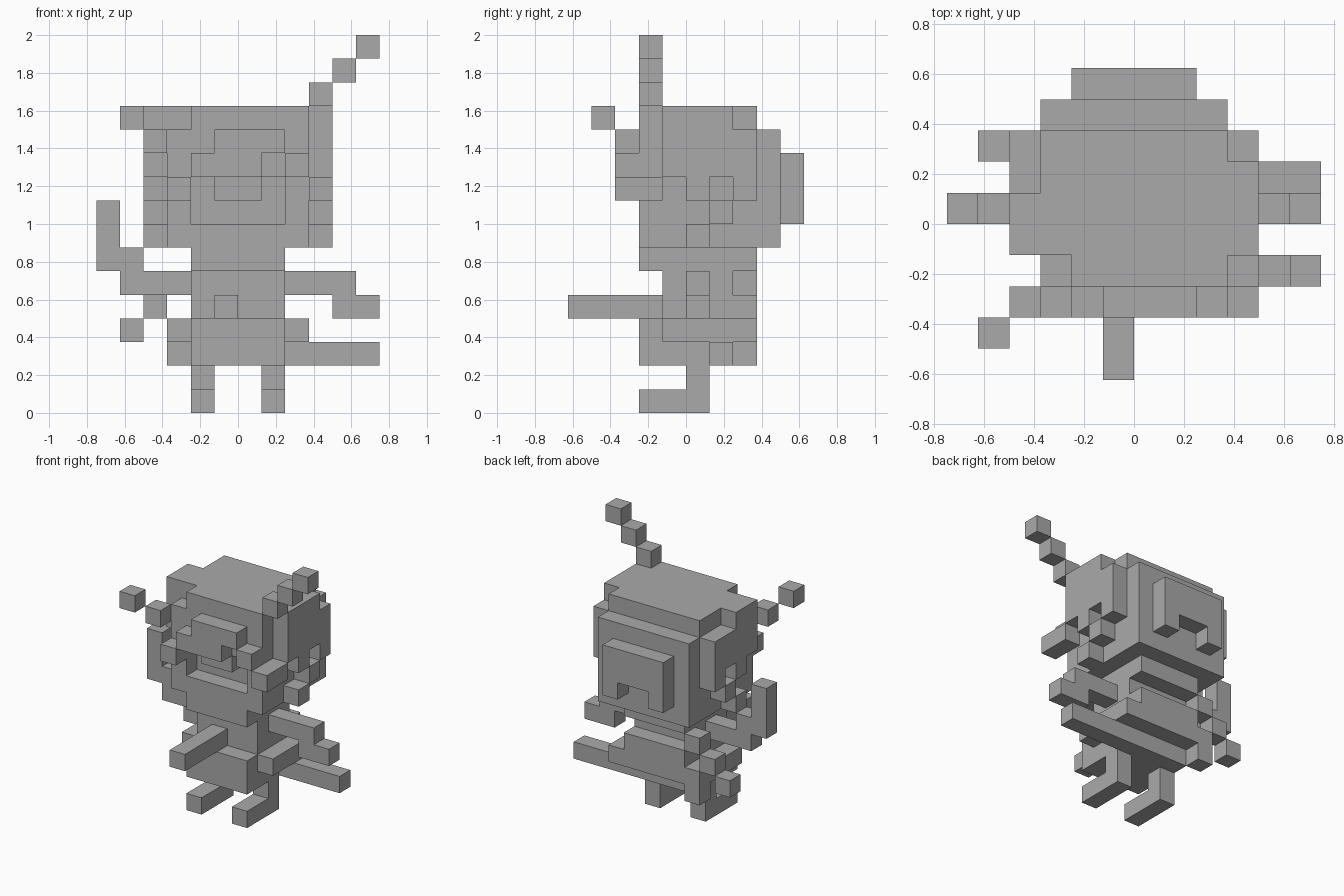
import bpy
import bmesh
from mathutils import Vector

UNIT = 0.125

cube = bpy.data.objects.get("Cube")
if cube:
    bpy.data.objects.remove(cube, do_unlink=True)

grey = bpy.data.materials.new("plain_grey")
grey.use_nodes = True
colour = (0.4, 0.4, 0.4, 1)
grey.diffuse_color = colour
grey.node_tree.nodes["Principled BSDF"].inputs["Base Color"].default_value = colour

filled = {}


def fill(part, x, y, z, both=False):
    """Fill a block of grid cells, optionally mirrored across x."""
    for i in range(*x):
        for j in range(*y):
            for k in range(*z):
                filled[i, j, k] = part
                if both:
                    filled[-1 - i, j, k] = part


def carve(x, y, z):
    for i in range(*x):
        for j in range(*y):
            for k in range(*z):
                filled.pop((i, j, k), None)


# Legs with forward feet
fill("legs", (1, 2), (0, 1), (0, 2), True)
fill("feet", (1, 2), (-2, 1), (0, 1), True)

# Skirt with side flaps
fill("skirt", (-2, 2), (-2, 2), (2, 3))
fill("skirt", (-2, 2), (-2, 3), (3, 4))
fill("skirt_flaps", (2, 3), (-1, 3), (3, 4), True)

# Blade across the hips, its tip stepping back
fill("blade", (-2, 6), (1, 2), (2, 3))
fill("blade", (-3, -2), (2, 3), (2, 3))

# Torso and scarf
fill("torso", (-2, 2), (-1, 3), (4, 5))
fill("torso", (-2, 2), (-1, 2), (5, 6))
fill("scarf", (-2, 2), (-2, 3), (6, 7))
fill("front_rod", (-1, 0), (-5, -1), (4, 5))

# Stepped scarf tail
for s in range(3):
    fill("scarf_tail", (-3 - s, -2 - s), (2, 3), (5 - s, 6 - s))

# Left arm reaches out and down, right arm is raised
fill("left_arm", (2, 5), (0, 1), (5, 6))
fill("left_arm", (4, 6), (0, 1), (4, 5))
fill("right_arm", (-5, -2), (0, 1), (5, 6))
fill("right_arm", (-5, -4), (0, 1), (6, 7))
fill("right_arm", (-6, -5), (0, 1), (6, 9))

# Head core, brow, cheeks, chin and nose
fill("head", (-3, 3), (-1, 3), (7, 13))
fill("head", (-3, 3), (-2, -1), (7, 12))
fill("head", (-2, 3), (-2, -1), (12, 13))
carve((-2, 2), (-2, -1), (8, 10))
fill("nose", (-1, 1), (-2, -1), (9, 10))

# Back of the head in shrinking layers
fill("hair_back", (-3, 3), (3, 4), (7, 12))
fill("hair_back", (-2, 2), (4, 5), (8, 11))
carve((-1, 1), (4, 5), (8, 9))

# Side hair with ragged lower ends
fill("side_hair", (3, 4), (-1, 3), (10, 12), True)
for y in (0, 2):
    fill("side_hair", (3, 4), (y, y + 1), (9, 10), True)
fill("side_hair", (3, 4), (1, 2), (8, 9), True)
fill("side_hair", (3, 4), (0, 1), (7, 8), True)
fill("side_hair", (3, 4), (-1, 2), (12, 13))
fill("side_hair", (-4, -3), (-1, 1), (12, 13))

# Slanted headband across the brow, dropping at the temples
fill("headband", (-1, 2), (-3, -2), (11, 12))
fill("headband", (-2, 1), (-3, -2), (10, 11))
fill("headband", (2, 3), (-3, -2), (10, 11))
fill("headband", (3, 4), (-3, -1), (9, 10))
fill("headband", (-3, -2), (-3, -2), (9, 10))

# Two stepped antennae
for s in range(3):
    fill("left_antenna", (3 + s, 4 + s), (-2, -1), (13 + s, 14 + s))
fill("right_antenna", (-4, -3), (-3, -2), (11, 12))
fill("right_antenna", (-5, -4), (-4, -3), (12, 13))


# Turn each part's cells into a mesh with only its exposed faces
def build(part):
    bm = bmesh.new()
    verts = {}

    def vert(p):
        key = tuple(round(c) for c in p)
        if key not in verts:
            verts[key] = bm.verts.new(Vector(key) * UNIT)
        return verts[key]

    for cell in [c for c, name in filled.items() if name == part]:
        for axis in range(3):
            for side in (0, 1):
                near = list(cell)
                near[axis] += 1 if side else -1
                if tuple(near) in filled:
                    continue
                u, v = Vector(), Vector()
                u[(axis + 1) % 3] = 1
                v[(axis + 2) % 3] = 1
                start = Vector(cell)
                start[axis] += side
                loop = [start, start + u, start + u + v, start + v]
                if not side:
                    loop.reverse()
                bm.faces.new([vert(p) for p in loop])
    bmesh.ops.dissolve_limit(bm, angle_limit=0.01, verts=bm.verts, edges=bm.edges)
    mesh = bpy.data.meshes.new(part)
    bm.to_mesh(mesh)
    bm.free()
    mesh.materials.append(grey)
    bpy.context.scene.collection.objects.link(bpy.data.objects.new(part, mesh))


for part in sorted(set(filled.values())):
    build(part)
